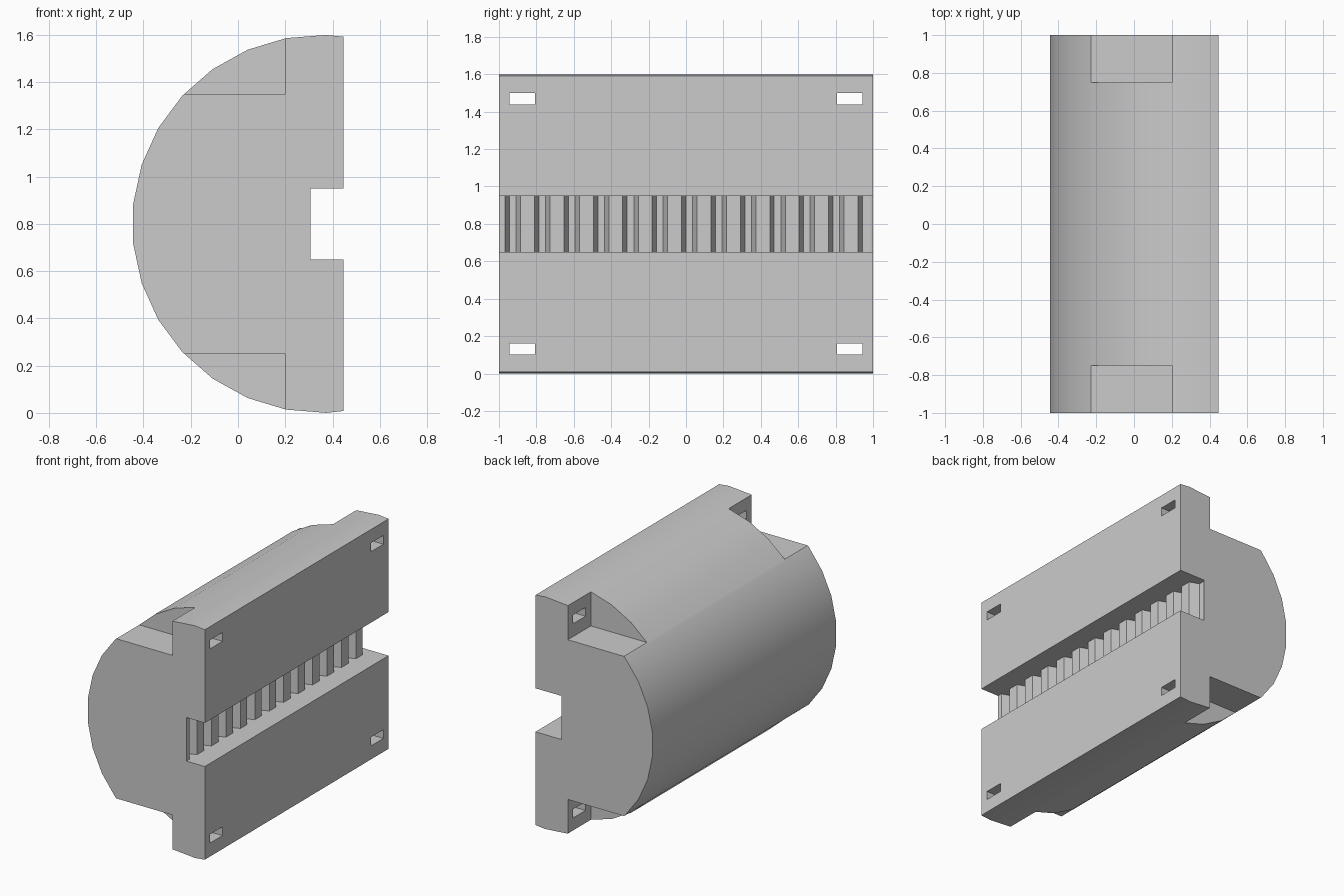
import bpy
import bmesh
from math import sin, cos, radians
from mathutils import Vector

cube = bpy.data.objects.get("Cube")
if cube:
    bpy.data.objects.remove(cube, do_unlink=True)

# Single plain grey
grey = bpy.data.materials.new("plain_grey")
grey.use_nodes = True
COLOUR = (0.6, 0.6, 0.6, 1)
grey.diffuse_color = COLOUR
grey.node_tree.nodes["Principled BSDF"].inputs["Base Color"].default_value = COLOUR


def prism(name, points, along):
    """Closed solid: a flat outline of 3D points pushed along a vector."""
    bm = bmesh.new()
    face = bm.faces.new([bm.verts.new(p) for p in points])
    out = bmesh.ops.extrude_face_region(bm, geom=[face])
    moved = [v for v in out["geom"] if isinstance(v, bmesh.types.BMVert)]
    bmesh.ops.translate(bm, verts=moved, vec=Vector(along))
    bmesh.ops.recalc_face_normals(bm, faces=bm.faces)
    mesh = bpy.data.meshes.new(name)
    bm.to_mesh(mesh)
    bm.free()
    mesh.materials.append(grey)
    obj = bpy.data.objects.new(name, mesh)
    bpy.context.collection.objects.link(obj)
    return obj


def box(name, x0, x1, y0, y1, z0, z1):
    outline = [(x0, y0, z0), (x1, y0, z0), (x1, y1, z0), (x0, y1, z0)]
    return prism(name, outline, (0, 0, z1 - z0))


def cut(target, cutter):
    cutter.hide_render = True
    mod = target.modifiers.new("cut", "BOOLEAN")
    mod.operation = "DIFFERENCE"
    mod.solver = "EXACT"
    mod.object = cutter
    bpy.context.view_layer.objects.active = target
    bpy.ops.object.modifier_apply(modifier=mod.name)
    bpy.data.objects.remove(cutter, do_unlink=True)


# Body: faceted arc closed by a flat face, with a centred groove
RADIUS, CENTRE_X, MID_Z, FLAT_X, STEP = 0.8, 0.352, 0.8, 0.447, 12.2
TOOTH_TOP, TOOTH_ROOT = 0.307, 0.24
arc = []
for i in range(-8, 8):
    a = radians((i + 0.5) * STEP)
    arc.append((CENTRE_X - RADIUS * cos(a), -1, MID_Z + RADIUS * sin(a)))
profile = [(FLAT_X, -1, 0.008)] + arc + [(FLAT_X, -1, 1.592)]
body = prism("half_round_body", profile, (0, 2, 0))

# Toothed groove along the flat face
PITCH, FIRST = 0.1572, -0.967
rack = [(0.6, -1.1), (TOOTH_TOP, -1.1)]
for i in range(12):
    y = FIRST + i * PITCH
    rack += [(TOOTH_TOP, y), (TOOTH_ROOT, y + 0.024),
             (TOOTH_ROOT, y + 0.059), (TOOTH_TOP, y + 0.083)]
y = FIRST + 12 * PITCH
rack += [(TOOTH_TOP, y), (TOOTH_ROOT, y + 0.024), (TOOTH_ROOT, 0.985),
         (0.25, 1), (0.25, 1.1), (0.6, 1.1)]
cut(body, prism("groove_cutter", [(x, y, 0.65) for x, y in rack], (0, 0, 0.3)))

# Corner notches and the slots through the flanges they leave
for sy in (-1, 1):
    for sz in (-1, 1):
        ys = sorted((sy * 0.75, sy * 1.1))
        zs = sorted((MID_Z + sz * 0.55, MID_Z + sz * 1.0))
        cut(body, box("notch_cutter", -0.6, 0.2, *ys, *zs))
        ys = sorted((sy * 0.808, sy * 0.944))
        zs = sorted((MID_Z + sz * 0.639, MID_Z + sz * 0.699))
        cut(body, box("slot_cutter", 0.1, 0.6, *ys, *zs))

# Smooth the round side, keep the corners crisp
body.select_set(True)
bpy.context.view_layer.objects.active = body
bpy.ops.object.shade_smooth_by_angle(angle=radians(25))
